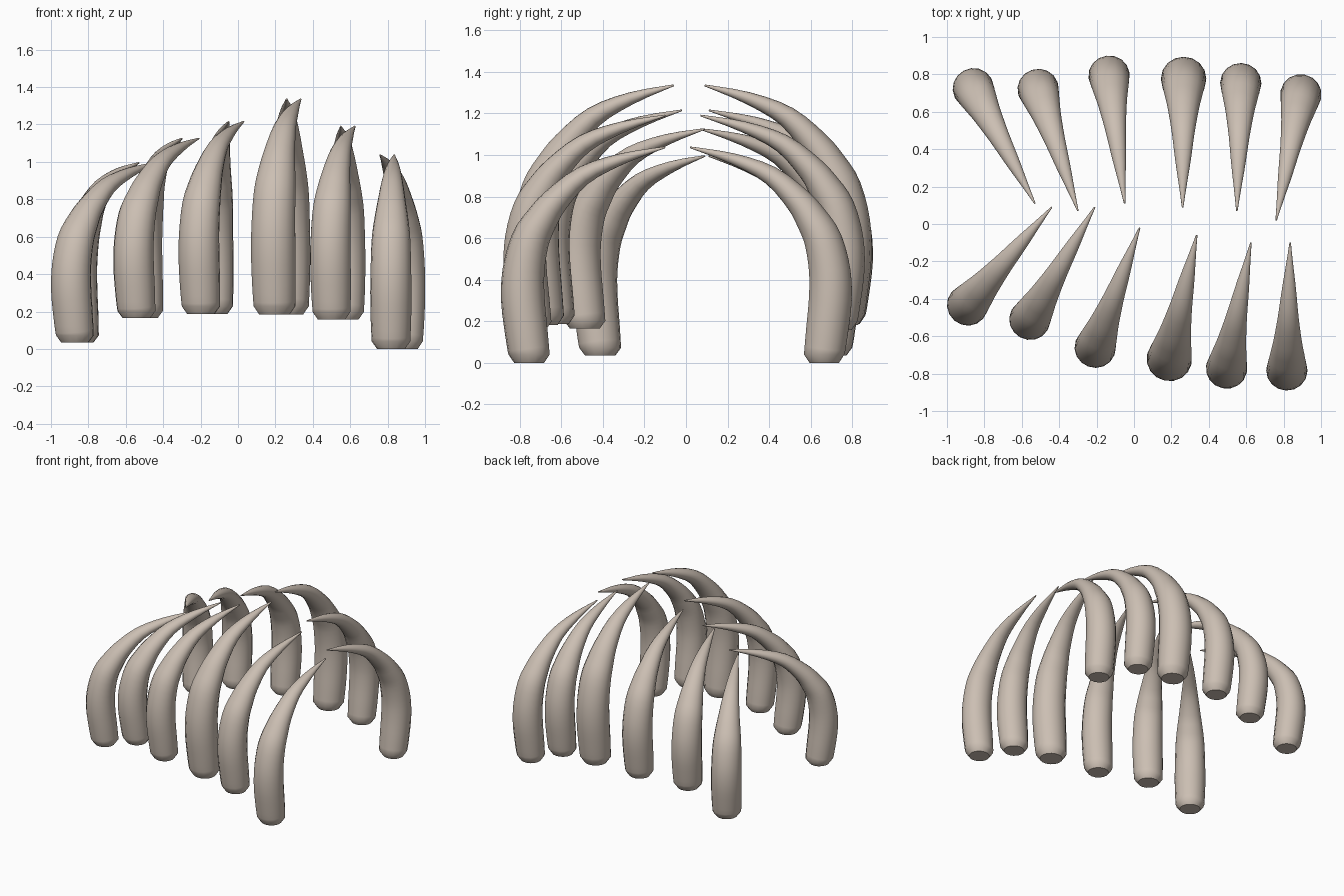
import bpy, bmesh, math
from mathutils import Vector

if "Cube" in bpy.data.objects:
    bpy.data.objects.remove(bpy.data.objects["Cube"])

ivory = bpy.data.materials.new("warm ivory")
ivory.diffuse_color = (0.60, 0.52, 0.45, 1)
ivory.use_nodes = True
ivory.node_tree.nodes["Principled BSDF"].inputs["Base Color"].default_value = ivory.diffuse_color

# Unit tusk profile: inward distance, height, radius, sideways stretch
PROFILE = [(0, 0, .072, 1.04), (0, .04, .099, 1.04), (-.014, .15, .103, 1.05),
           (-.03, .30, .105, 1.05), (-.027, .44, .101, 1.07), (.005, .585, .092, 1.12),
           (.06, .685, .079, 1.16), (.127, .775, .065, 1.18), (.262, .895, .046, 1.2),
           (.45, .975, .027, 1.2), (.66, 1.03, .004, 1.0)]
SIDES, STEPS = 16, 3


def smooth_profile():
    # Catmull-Rom interpolation of the profile above the bottom edge
    p = [Vector(q) for q in PROFILE]
    out = [p[0]]
    for i in range(1, len(p) - 1):
        a, b, c = p[i - 1] if i > 1 else p[i], p[i], p[i + 1]
        d = p[min(i + 2, len(p) - 1)]
        for k in range(STEPS):
            t = k / STEPS
            out.append(0.5 * (2 * b + (c - a) * t + (2 * a - 5 * b + 4 * c - d) * t * t
                              + (3 * b - a - 3 * c + d) * t ** 3))
    return out + [p[-1]]


ROWS = smooth_profile()


def tusk(name, base, tip, z0, z1, width):
    base, tip = Vector((*base, z0)), Vector((*tip, z0))
    reach = (tip - base).length
    inward = (tip - base).normalized()
    up = Vector((0, 0, 1))
    side = up.cross(inward)
    sd, sz = reach / .66, (z1 - z0) / 1.03
    centres = [base + inward * r[0] * sd + up * r[1] * sz for r in ROWS]
    bm = bmesh.new()
    rings = []
    for i, (c, r) in enumerate(zip(centres, ROWS)):
        tangent = (centres[min(i + 1, len(ROWS) - 1)] - centres[max(i - 1, 0)]).normalized()
        if i < 2:
            tangent = up
        normal = side.cross(tangent)
        ring = []
        for k in range(SIDES):
            a = 2 * math.pi * k / SIDES
            ring.append(bm.verts.new(c + width * r[2] * (
                side * math.cos(a) * r[3] + normal * math.sin(a))))
        rings.append(ring)
    for lo, hi in zip(rings, rings[1:]):
        for k in range(SIDES):
            j = (k + 1) % SIDES
            bm.faces.new((lo[k], lo[j], hi[j], hi[k]))
    bm.faces.new(rings[0])
    bm.faces.new(rings[-1])
    bmesh.ops.recalc_face_normals(bm, faces=bm.faces)
    for f in bm.faces:
        f.smooth = len(f.verts) == 4
    mesh = bpy.data.meshes.new(name)
    bm.to_mesh(mesh)
    bm.free()
    mesh.materials.append(ivory)
    bpy.context.collection.objects.link(bpy.data.objects.new(name, mesh))


# Six pairs: bottom, top, width, front base and tip, back base and tip
PAIRS = [
    (.035, .995, 1.0, (-.872, -.413), (-.44, .09), (-.846, .70), (-.53, .11)),
    (.165, 1.125, 1.0, (-.543, -.487), (-.21, .09), (-.504, .695), (-.30, .07)),
    (.188, 1.215, 1.0, (-.198, -.635), (.03, -.02), (-.13, .765), (-.05, .11)),
    (.183, 1.335, 1.1, (.195, -.695), (.335, -.06), (.265, .748), (.26, .09)),
    (.158, 1.19, 1.0, (.50, -.745), (.625, -.10), (.57, .725), (.55, .07)),
    (0, 1.037, 1.0, (.818, -.755), (.835, -.10), (.887, .665), (.76, .02)),
]
for n, (z0, z1, w, fb, ft, bb, bt) in enumerate(PAIRS, 1):
    tusk(f"front_rib_{n}", fb, ft, z0, z1, w)
    tusk(f"back_rib_{n}", bb, bt, z0, z1, w)
